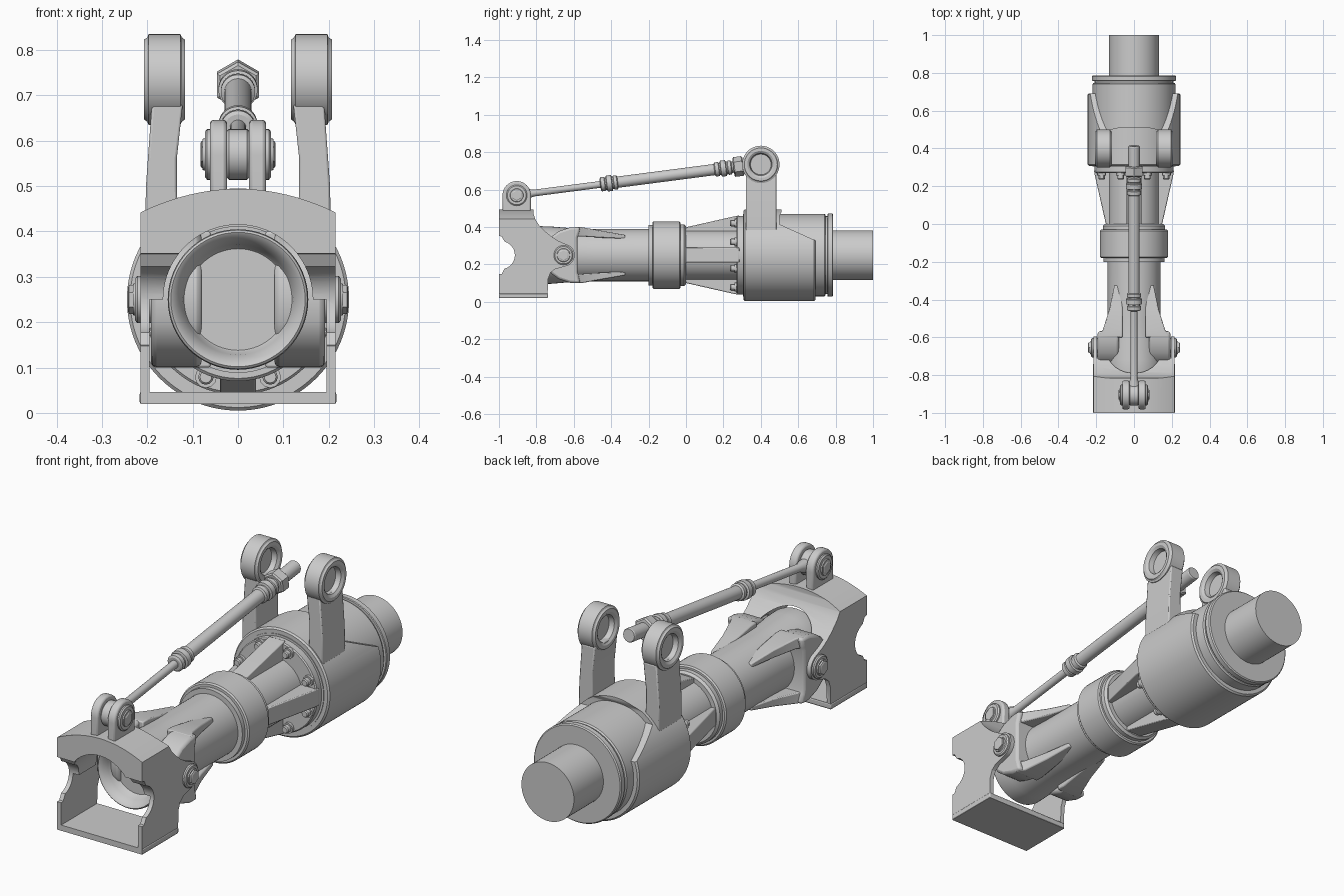
import bpy, bmesh
from math import sin, cos, pi
from mathutils import Vector

if "Cube" in bpy.data.objects:
    bpy.data.objects.remove(bpy.data.objects["Cube"])

CZ = 0.25                       # height of the main axis
Y = (0, 1, 0)


def finish(bm, name, bevel=0.0):
    bmesh.ops.remove_doubles(bm, verts=bm.verts, dist=1e-5)
    bmesh.ops.recalc_face_normals(bm, faces=bm.faces)
    me = bpy.data.meshes.new(name)
    bm.to_mesh(me)
    bm.free()
    ob = bpy.data.objects.new(name, me)
    bpy.context.collection.objects.link(ob)
    if bevel:
        m = ob.modifiers.new("bevel", 'BEVEL')
        m.width, m.segments, m.limit_method, m.angle_limit = bevel, 2, 'ANGLE', 0.7
    return ob


def lathe(name, prof, origin=(0, 0, CZ), axis=Y, seg=64, phase=0.0, bevel=0.0):
    """Revolve (distance along axis, radius) points; the ends close on the axis."""
    bm = bmesh.new()
    q = Vector((0, 0, 1)).rotation_difference(Vector(axis).normalized())
    prof = [(prof[0][0], 0)] + list(prof) + [(prof[-1][0], 0)]
    rings = []
    for t, r in prof:
        n = 1 if r == 0 else seg
        rings.append([bm.verts.new(Vector(origin) + q @ Vector((
            r * cos(phase + 2 * pi * i / seg), r * sin(phase + 2 * pi * i / seg), t))) for i in range(n)])
    for a, b in zip(rings, rings[1:]):
        for i in range(seg):
            f = []
            for v in (a[i % len(a)], a[(i + 1) % len(a)], b[(i + 1) % len(b)], b[i % len(b)]):
                if v not in f:
                    f.append(v)
            if len(f) > 2:
                bm.faces.new(f)
    return finish(bm, name, bevel)


def prism(name, pts, lo, hi, axis='x', bevel=0.0):
    """Extrude a (y,z) outline along x, or an (x,z) outline along y."""
    bm = bmesh.new()
    put = (lambda p, d: (d, p[0], p[1])) if axis == 'x' else (lambda p, d: (p[0], d, p[1]))
    a = [bm.verts.new(put(p, lo)) for p in pts]
    b = [bm.verts.new(put(p, hi)) for p in pts]
    bm.faces.new(a)
    bm.faces.new(b)
    for i in range(len(pts)):
        j = (i + 1) % len(pts)
        bm.faces.new((a[i], a[j], b[j], b[i]))
    return finish(bm, name, bevel)


def box(y0, y1, z0, z1):
    return [(y0, z0), (y1, z0), (y1, z1), (y0, z1)]


def boolean(ob, tool, op):
    m = ob.modifiers.new("cut", 'BOOLEAN')
    m.object, m.operation, m.solver = tool, op, 'EXACT'
    bpy.context.view_layer.objects.active = ob
    bpy.ops.object.modifier_apply(modifier=m.name)
    bpy.data.objects.remove(tool)


def arc(cy, cz, r, a0, a1, n):
    return [(cy + r * cos(pi / 180 * (a0 + (a1 - a0) * i / n)),
             cz + r * sin(pi / 180 * (a0 + (a1 - a0) * i / n))) for i in range(n + 1)]


# front tube with dished mouth
lathe("front_tube", [(-.73, .112), (-.735, .116), (-.765, .122), (-.785, .133), (-.797, .143), (-.8, .148),
                     (-.796, .153), (-.785, .155), (-.72, .153), (-.6, .143), (-.5, .14), (-.15, .14)])
# collar between the tubes
lathe("collar", [(-.2, .162), (-.18, .162), (-.18, .174), (-.174, .18), (-.036, .18), (-.03, .174),
                 (-.03, .165), (-.01, .165), (0, .155)])
# rear tube, its four fins and flange bolts
lathe("rear_tube", [(-.02, .135), (.29, .135)])
for k in range(4):
    a = k * pi / 2
    fin = prism("tube_fin", [(-.005, .1), (.285, .1), (.285, .212), (.26, .208), (-.005, .148)],
                -.04, .04, bevel=.004)
    fin.rotation_euler = (0, a, 0)
    fin.location = (0, 0, CZ)
for k in range(8):
    a = pi / 8 + k * pi / 4
    lathe("flange_bolt", [(.235, .013), (.24, .017), (.258, .017), (.258, .024), (.275, .024)],
          (.185 * cos(a), 0, CZ + .185 * sin(a)), seg=12)

# rear housing, end flange and output shaft
lathe("housing", [(.27, .205), (.275, .21), (.305, .21), (.305, .22), (.74, .22), (.747, .215), (.747, .208),
                  (.757, .208), (.757, .219), (.76, .222), (.782, .222), (.787, .217)], seg=96)
lathe("output_shaft", [(.77, .133), (1.0, .133)])

# saddle wrapped around the housing
saddle = lathe("saddle", [(.308, .238), (.315, .245), (.685, .245), (.692, .238)], seg=96)
boolean(saddle, prism("saddle_outline", [(.3, -.1), (.7, -.1), (.7, .325), (.5, .415), (.5, .46), (.51, .48),
                                         (.51, .6), (.3, .6)], -.4, .4), 'INTERSECT')

for s in (-1, 1):
    X = (s, 0, 0)
    # upright arms and recessed eyes
    prism("eye_arm", [(s * x, z) for x, z in ((.13, .38), (.205, .38), (.203, .5), (.19, .68), (.122, .68),
                                              (.135, .56), (.135, .5))], .32, .485, 'y', .005)
    lathe("arm_eye", [(.148, .055), (.125, .06), (.117, .072), (.117, .088), (.124, .093), (.127, .1),
                      (.197, .1), (.2, .093), (.207, .088), (.207, .072), (.199, .06), (.176, .055)],
          (0, .4, .735), X)
    # yoke pad on the tube, with two tapering ribs
    prism("yoke_pad", [(-.75, .2), (-.75, .3), (-.725, .345), (-.68, .378), (-.62, .398), (-.565, .4), (-.575, .355),
                       (-.58, .34), (-.58, .16), (-.575, .145), (-.565, .1), (-.62, .102), (-.68, .122),
                       (-.725, .155)], s * .08, s * .192, bevel=.012)
    for m in (-1, 1):
        bm = bmesh.new()
        ring = []
        for y, x0, x1, z0, z1 in ((-.6, .06, .19, .1, .15), (-.56, .06, .165, .1, .15),
                                  (-.45, .06, .13, .093, .13), (-.325, .07, .104, .088, .108)):
            ring.append([bm.verts.new((s * x, y, CZ + m * z))
                         for x, z in ((x0, z0), (x1, z0), (x1, z1), (x0, z1))])
        for a, b in zip(ring, ring[1:]):
            for i in range(4):
                bm.faces.new((a[i], a[(i + 1) % 4], b[(i + 1) % 4], b[i]))
        bm.faces.new(ring[0])
        bm.faces.new(ring[-1])
        finish(bm, "yoke_rib", .005)
    # pivot bolts
    lathe("pivot_washer", [(.18, .052), (.222, .052), (.227, .046), (.227, .036), (.232, .034)],
          (0, -.655, CZ), X, 32)
    lathe("pivot_bolt_head", [(.225, .032), (.24, .032), (.243, .026)], (0, -.655, CZ), X, 6)
    # clevis lugs on top of the bracket
    lug = [(-.98, .46), (-.83, .46)] + arc(-.905, .57, .076, 0, 180, 20)
    prism("clevis_lug", lug, s * .024, s * .062, bevel=.008)
    lathe("clevis_washer", [(.055, .056), (.068, .056), (.073, .05), (.073, .036), (.078, .034)],
          (0, -.905, .57), X, 32)
    lathe("clevis_bolt_head", [(.07, .03), (.08, .03), (.083, .025)], (0, -.905, .57), X, 6)

# front bracket: side outline, domed top, hollow inside
notch = [(-1, .352), (-.985, .35)] + arc(-.99, CZ, .075, 75, -75, 14) + [(-.985, .15), (-1, .148)]
side = ([(-1, .55)] + notch + [(-1, .02), (-.74, .02), (-.738, .12), (-.725, .155), (-.70, .175)]
        + arc(-.655, CZ, .06, -75, 75, 14)
        + [(-.68, .325), (-.72, .35), (-.75, .375), (-.785, .41), (-.805, .44), (-.815, .47), (-.815, .55)])
bracket = prism("front_bracket", side, -.215, .215)
dome = [(x / 10 * .215, .494 - .052 * (x / 10) ** 2) for x in range(10, -11, -1)]
boolean(bracket, prism("dome", [(.215, 0)] + dome + [(-.215, 0)], -1.1, -.4, 'y'), 'INTERSECT')
boolean(bracket, lathe("bore", [(-1.1, .165), (-.4, .165)], seg=96), 'DIFFERENCE')
boolean(bracket, prism("cavity", box(-1.1, -.4, .046, CZ), -.195, .195), 'DIFFERENCE')
boolean(bracket, prism("ear_gap", box(-.79, -.4, .1, .345), -.195, .195), 'DIFFERENCE')
prism("bracket_floor", box(-1, -.738, .02, .046), -.217, .217, bevel=.005)

# tie rod running from the clevis up to the arms
lathe("rod_eye", [(-.026, .05), (-.02, .056), (.02, .056), (.026, .05)], (0, -.905, .57), (1, 0, 0), 32)
P, D = (0, -.905, .57), (0, 1, .13)
lathe("thin_rod", [(.0, .03), (.06, .028), (.09, .018), (.5, .018)], P, D, 32)


def grooved(a):
    return [(a, .03), (a + .005, .038), (a + .024, .038), (a + .027, .033), (a + .033, .033), (a + .036, .043),
            (a + .062, .043), (a + .065, .034), (a + .071, .034), (a + .074, .038), (a + .09, .038), (a + .095, .03)]


lathe("thick_rod", grooved(.45) + grooved(1.065) + [(1.325, .031), (1.33, .028)], P, D, 40)
lathe("rod_nut", [(1.168, .046), (1.174, .053), (1.216, .053), (1.222, .046)], P, D, 6, pi / 2)

# smooth shading with crisp edges
bpy.ops.object.select_all(action='DESELECT')
for ob in bpy.context.scene.objects:
    ob.select_set(True)
    bpy.context.view_layer.objects.active = ob
bpy.ops.object.shade_smooth_by_angle(angle=pi / 6)
